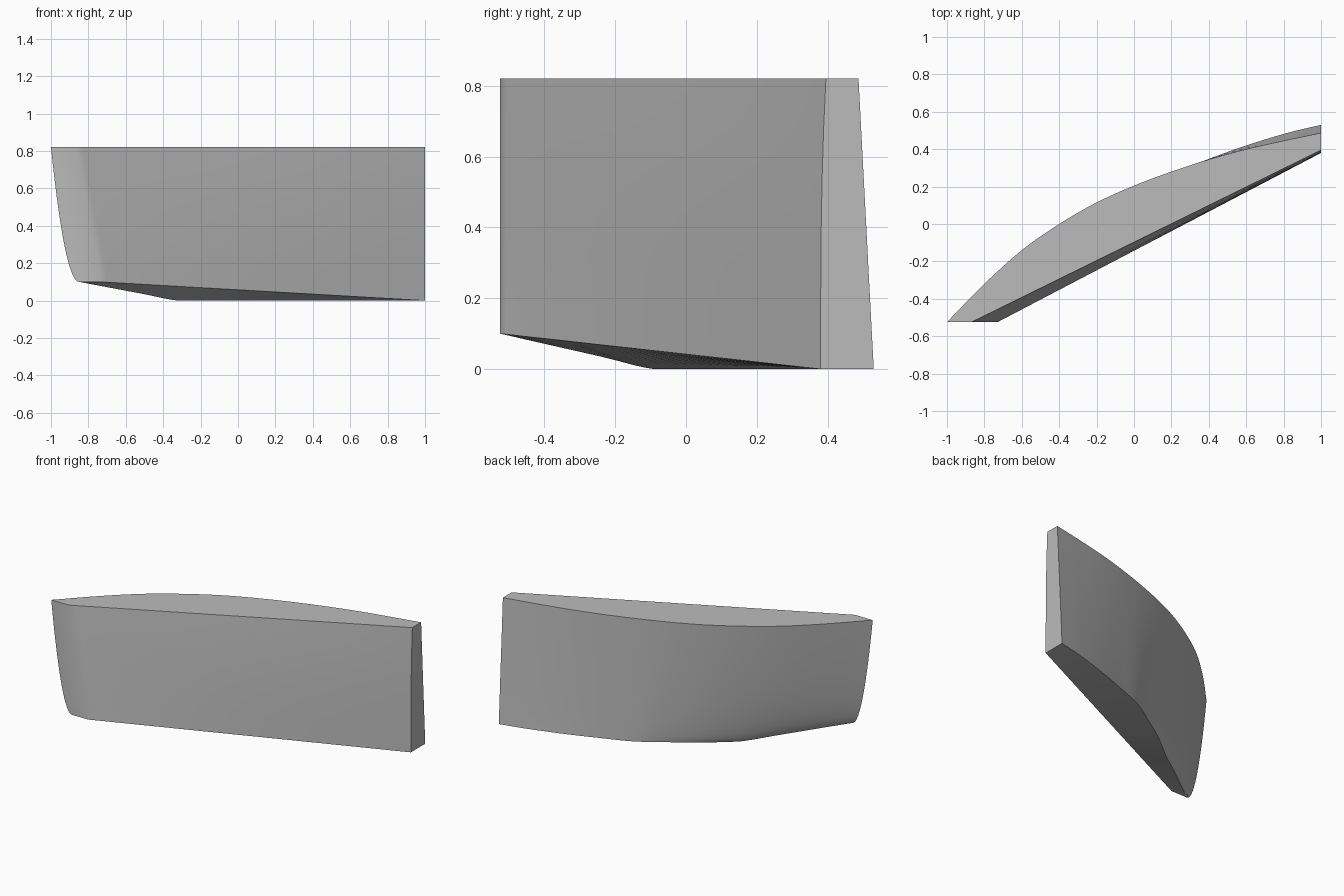
import bpy, bmesh
from mathutils import Vector

cube = bpy.data.objects.get("Cube")
if cube:
    bpy.data.objects.remove(cube, do_unlink=True)

HEIGHT = 0.82
STATIONS = 50
WALL_STEPS = 14
INNER_STEPS = 6

# Outer rim seen from above, evenly spaced stations
rim = [Vector((x, y, HEIGHT)) for x, y in (
    (-1, -.525), (-.8, -.32), (-.6, -.14), (-.4, 0), (-.2, .115), (0, .205),
    (.2, .28), (.4, .345), (.6, .4), (.8, .445), (1, .487))]

# Lower chine, matched station by station to the rim
chine = [Vector(p) for p in (
    (-.85, -.525, .1), (-.68, -.385, .068), (-.5, -.235, .034), (-.32, -.09, 0),
    (-.15, .045, 0), (.03, .165, 0), (.2, .27, 0), (.4, .348, 0), (.6, .42, 0),
    (.82, .487, 0), (1, .53, 0))]

# Straight edges of the inner face
inner_top = (Vector((-.87, -.525, HEIGHT)), Vector((1, .395, HEIGHT)))
inner_low = (Vector((-.73, -.525, .1)), Vector((1, .38, 0)))


def spline(points, t):
    """Smooth curve through the points, t from 0 to 1."""
    last = len(points) - 1
    i = min(int(t * last), last - 1)
    f = t * last - i
    b, c = points[i], points[i + 1]
    a = points[i - 1] if i > 0 else b * 2 - c
    d = points[i + 2] if i + 2 <= last else c * 2 - b
    p = b + (c - a) * (f / 2) + (a * 2 - b * 5 + c * 4 - d) * (f * f / 2) \
        + (b * 3 - a - c * 3 + d) * (f ** 3 / 2)
    p.z = max(p.z, 0)
    return p


def section(t):
    """Closed cross-section: down the inner face, up the outer wall."""
    top, low = inner_top[0].lerp(inner_top[1], t), inner_low[0].lerp(inner_low[1], t)
    ring = []
    for k in range(INNER_STEPS + 1):
        h = k / INNER_STEPS
        p = top.lerp(low, h + t * (1 - (1 - h) ** 3 - h))
        p.z = top.z + (low.z - top.z) * h
        ring.append(p)
    outer, foot = spline(rim, t), spline(chine, t)
    for k in range(WALL_STEPS, -1, -1):
        w = k / WALL_STEPS
        p = outer.lerp(foot, w)
        p.z = outer.z + (foot.z - outer.z) * (1 - (1 - w) ** (2 - t))
        ring.append(p)
    return ring


# Loft the sections and cap both ends
bm = bmesh.new()
rings = [[bm.verts.new(p) for p in section(i / STATIONS)] for i in range(STATIONS + 1)]
for r, s in zip(rings, rings[1:]):
    for k in range(len(r)):
        n = (k + 1) % len(r)
        bm.faces.new((r[k], r[n], s[n], s[k]))
bm.faces.new(rings[0])
bm.faces.new(rings[-1])
bmesh.ops.recalc_face_normals(bm, faces=bm.faces)

mesh = bpy.data.meshes.new("curved_hull_panel")
bm.to_mesh(mesh)
bm.free()
panel = bpy.data.objects.new("curved_hull_panel", mesh)
bpy.context.collection.objects.link(panel)

# Plain grey finish
grey = bpy.data.materials.new("plain_grey")
grey.use_nodes = True
colour = (0.5, 0.5, 0.5, 1)
grey.diffuse_color = colour
grey.node_tree.nodes["Principled BSDF"].inputs["Base Color"].default_value = colour
mesh.materials.append(grey)

bpy.ops.object.select_all(action='DESELECT')
panel.select_set(True)
bpy.context.view_layer.objects.active = panel
bpy.ops.object.shade_smooth_by_angle(angle=0.55)
